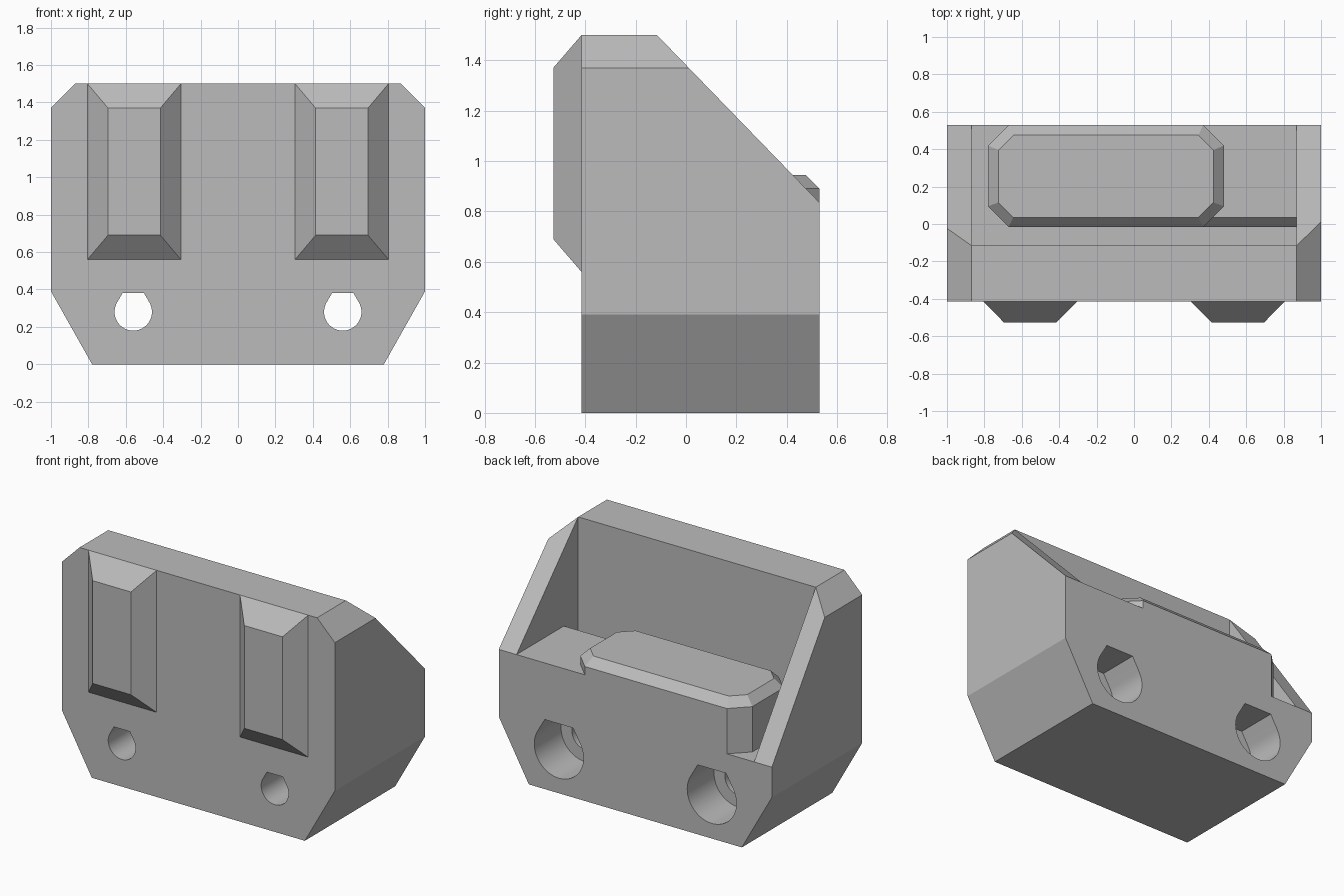
import bpy
import bmesh
from math import sin, cos, radians

if "Cube" in bpy.data.objects:
    bpy.data.objects.remove(bpy.data.objects["Cube"], do_unlink=True)

grey = bpy.data.materials.new("light_grey")
grey.use_nodes = True
COLOR = (0.5, 0.5, 0.5, 1)
grey.diffuse_color = COLOR
for node in grey.node_tree.nodes:
    if node.type == 'BSDF_PRINCIPLED':
        node.inputs["Base Color"].default_value = COLOR


def loft(name, loops):
    """Closed solid skinned through matching loops of 3D points."""
    bm = bmesh.new()
    rings = [[bm.verts.new(p) for p in loop] for loop in loops]
    for a, b in zip(rings, rings[1:]):
        for i in range(len(a)):
            j = (i + 1) % len(a)
            bm.faces.new((a[i], a[j], b[j], b[i]))
    bm.faces.new(rings[0])
    bm.faces.new(rings[-1])
    bmesh.ops.recalc_face_normals(bm, faces=bm.faces)
    mesh = bpy.data.meshes.new(name)
    bm.to_mesh(mesh)
    bm.free()
    mesh.materials.append(grey)
    obj = bpy.data.objects.new(name, mesh)
    bpy.context.collection.objects.link(obj)
    return obj


def along_y(name, pts, y0, y1):
    return loft(name, [[(x, y, z) for x, z in pts] for y in (y0, y1)])


def along_x(name, pts, x0, x1):
    return loft(name, [[(x, y, z) for y, z in pts] for x in (x0, x1)])


def rect(a0, a1, b0, b1):
    return [(a0, b0), (a1, b0), (a1, b1), (a0, b1)]


def cut(target, cutter):
    bpy.context.view_layer.objects.active = target
    mod = target.modifiers.new("cut", 'BOOLEAN')
    mod.operation = 'DIFFERENCE'
    mod.solver = 'EXACT'
    mod.object = cutter
    bpy.ops.object.modifier_apply(modifier=mod.name)
    bpy.data.objects.remove(cutter, do_unlink=True)


FRONT, BACK, WALL = -0.415, 0.53, -0.115
TOP, FLOOR, SHELF = 1.5, 0.59, 0.835
INNER = 0.87

# Body: faceted front outline extruded to the back
half = [(0.78, 0), (1, 0.39), (1, 1.37), (INNER, TOP)]
outline = half + [(-x, z) for x, z in reversed(half)]
body = along_y("body", outline, FRONT, BACK)

# Open pocket behind the front wall
cut(body, along_y("pocket_cutter", rect(-INNER, INNER, FLOOR, 2), WALL, 1))

# Side walls slope down to the back, one steeper than the other
for side, end in ((1, SHELF), (-1, FLOOR)):
    slope = (end - TOP) / (BACK - WALL)
    line = [(y, TOP + slope * (y - WALL)) for y in (-0.3, 0.7)]
    cut(body, along_x("slope_cutter", line + [(0.7, 2.2), (-0.3, 2.2)],
                      side * 0.86, side * 1.2))


# Flat-topped teardrop screw holes, counterbored from the back
def teardrop(cx, cz, r):
    pts = [(cx + r * cos(radians(a)), cz + r * sin(radians(a)))
           for a in range(150, 391, 6)]
    w = 0.577 * r
    return pts + [(cx + w, cz + r), (cx - w, cz + r)]


for cx in (-0.56, 0.56):
    cut(body, along_y("bore_cutter", teardrop(cx, 0.28, 0.1), -0.8, 0.8))
    cut(body, along_y("counterbore_cutter", teardrop(cx, 0.28, 0.18), 0.25, 0.8))

# Shelf beside the platform, with a chamfered front edge
along_x("side_shelf", [(-0.015, FLOOR), (BACK, FLOOR), (BACK, SHELF),
                       (0.035, SHELF), (-0.015, SHELF - 0.055)], 0.37, INNER)


# Raised platform with clipped corners and a chamfered rim
def clipped(x0, x1, y0, y1, c, z):
    return [(x, y, z) for x, y in (
        (x0 + c, y0), (x1 - c, y0), (x1, y0 + c), (x1, y1 - c),
        (x1 - c, y1), (x0 + c, y1), (x0, y1 - c), (x0, y0 + c))]


outer = (-0.78, 0.48, -0.015, BACK, 0.11)
loft("platform", [clipped(*outer, FLOOR), clipped(*outer, 0.89),
                  clipped(-0.725, 0.425, 0.035, 0.475, 0.08, 0.945)])

# Tapered ribs on the front
for side, name in ((1, "left_rib"), (-1, "right_rib")):
    base = rect(side * 0.305, side * 0.805, 0.56, TOP)
    face = rect(side * 0.415, side * 0.695, 0.69, 1.37)
    loft(name, [[(x, FRONT, z) for x, z in base],
                [(x, -0.527, z) for x, z in face]])

# Smooth only the round bores
bpy.ops.object.select_all(action='DESELECT')
body.select_set(True)
bpy.context.view_layer.objects.active = body
bpy.ops.object.shade_smooth_by_angle(angle=radians(15))
